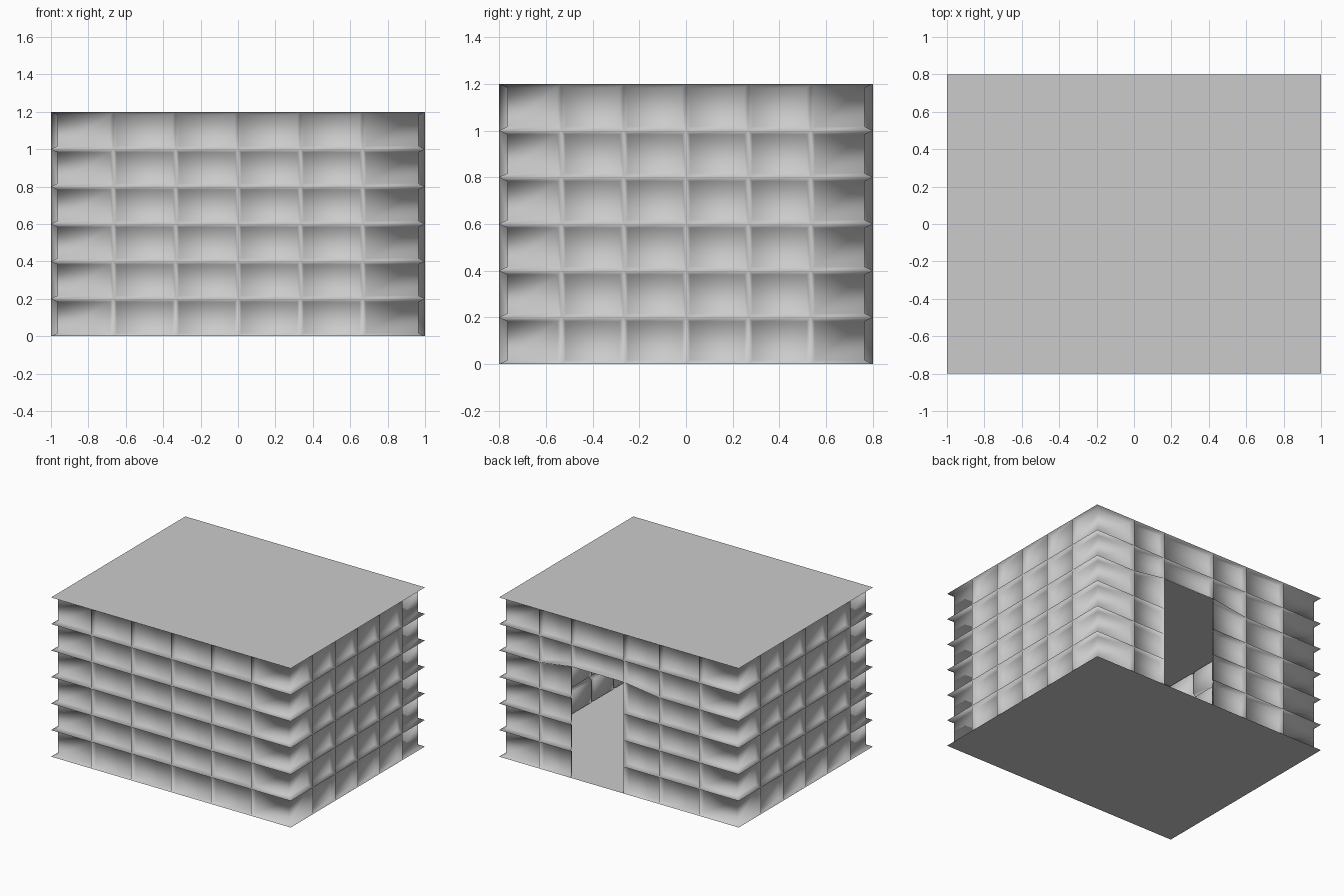
import bpy, bmesh, math
from mathutils import Vector, Matrix

if "Cube" in bpy.data.objects:
    bpy.data.objects.remove(bpy.data.objects["Cube"])

HX, HY, H = 1.0, 0.8, 1.2      # half length, half depth, height
N = 6                          # bays per wall and storeys
DEPTH, RIB = 0.035, 0.017      # panel recess and rib half width


def finish(bm, name, smooth):
    mesh = bpy.data.meshes.new(name)
    bm.to_mesh(mesh)
    bm.free()
    mesh.polygons.foreach_set("use_smooth", [smooth] * len(mesh.polygons))
    obj = bpy.data.objects.new(name, mesh)
    bpy.context.collection.objects.link(obj)
    return obj


def add_wall(bm, half, dist, angle, door=False):
    """Grid of ribs with recessed panels; u runs right, v up, seen from outside."""
    us = [-half + 2 * half * i / N for i in range(N + 1)]
    if door:
        us[2], us[3] = -0.40, 0.04
    rot = Matrix.Rotation(angle, 4, 'Z')

    def tip(i, j):
        # the door head is lifted slightly above the storey line
        z = 0.84 if door and j == 4 and i in (2, 3) else H * j / N
        return us[i], z

    def point(uv, depth):
        return bm.verts.new(rot @ Vector((uv[0], -dist + depth, uv[1])))

    for i in range(N):
        for j in range(N):
            if door and i == 2 and j < 4:
                continue
            # outer rib corners, then the inset panel corners
            outer = [tip(i, j), tip(i + 1, j), tip(i + 1, j + 1), tip(i, j + 1)]
            left = DEPTH if i == 0 else RIB
            right = DEPTH if i == N - 1 else RIB
            offs = [(left, RIB), (-right, RIB), (-right, -RIB), (left, -RIB)]
            inner = [(o[0] + d[0], o[1] + d[1]) for o, d in zip(outer, offs)]
            a = [point(p, 0) for p in outer]
            b = [point(p, DEPTH) for p in inner]
            bm.faces.new(b)
            for k in range(4):
                # no upright rib at the building corners
                if (k == 3 and i == 0) or (k == 1 and i == N - 1):
                    continue
                n = (k + 1) % 4
                bm.faces.new((a[k], a[n], b[n], b[k]))


# Ribbed outer walls, doorway in the back
bm = bmesh.new()
for half, dist, turn, door in ((HX, HY, 0, False), (HY, HX, 1, False),
                               (HX, HY, 2, True), (HY, HX, 3, False)):
    add_wall(bm, half, dist, turn * math.pi / 2, door)
bmesh.ops.remove_doubles(bm, verts=bm.verts, dist=0.0005)
finish(bm, "ribbed_walls", True)

# Floor and roof sheets
for name, z, flip in (("floor", 0, True), ("roof", H, False)):
    bm = bmesh.new()
    corners = [(-HX, -HY, z), (HX, -HY, z), (HX, HY, z), (-HX, HY, z)]
    if flip:
        corners.reverse()
    bm.faces.new([bm.verts.new(c) for c in corners])
    finish(bm, name, False)
